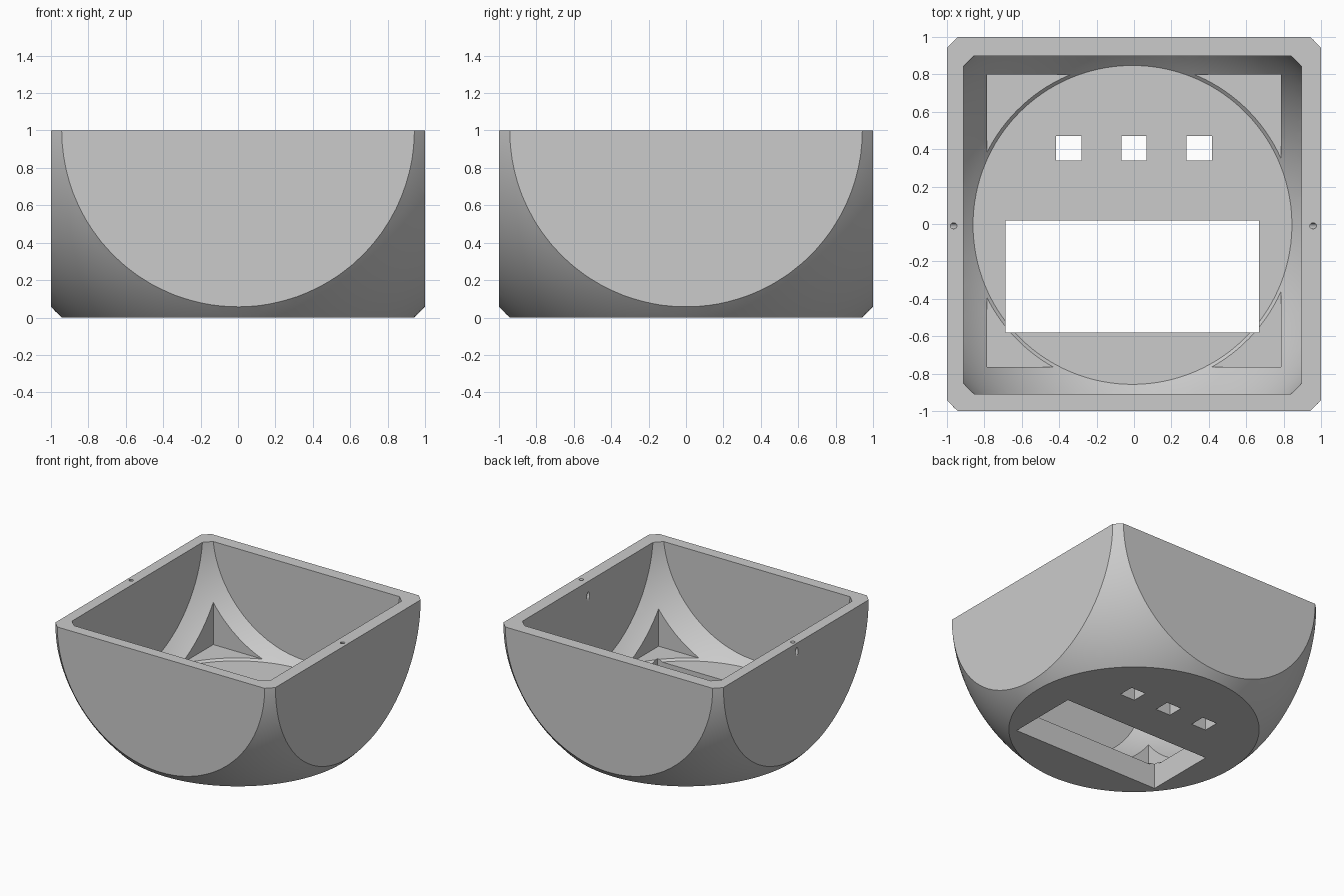
import bpy, math
from mathutils import Vector

if "Cube" in bpy.data.objects:
    bpy.data.objects.remove(bpy.data.objects["Cube"])

grey = bpy.data.materials.new("plain_grey")
grey.diffuse_color = (0.6, 0.6, 0.6, 1)
grey.use_nodes = True
grey.node_tree.nodes["Principled BSDF"].inputs["Base Color"].default_value = grey.diffuse_color


def box(name, lo, hi):
    lo, hi = Vector(lo), Vector(hi)
    bpy.ops.mesh.primitive_cube_add(size=1, location=(lo + hi) / 2)
    ob = bpy.context.object
    ob.name = name
    ob.scale = hi - lo
    bpy.ops.object.transform_apply(location=True, rotation=True, scale=True)
    return ob


def combine(ob, tool, operation):
    """Apply a boolean and discard the tool."""
    mod = ob.modifiers.new("cut", 'BOOLEAN')
    mod.operation, mod.solver, mod.object = operation, 'EXACT', tool
    bpy.ops.object.select_all(action='DESELECT')
    bpy.context.view_layer.objects.active = ob
    ob.select_set(True)
    bpy.ops.object.modifier_apply(modifier=mod.name)
    bpy.data.objects.remove(tool, do_unlink=True)


def rounded_block(name, centre, half, top):
    """Box whose corners are trimmed by a sphere around its centre."""
    cx, cy, cz = centre
    ob = box(name, (cx - half, cy - half, cz - half), (cx + half, cy + half, top))
    bpy.ops.mesh.primitive_uv_sphere_add(segments=128, ring_count=64,
                                         radius=1.3745 * half, location=centre,
                                         rotation=(0.011, 0.007, 0.013))
    combine(ob, bpy.context.object, 'INTERSECT')
    return ob


# Outer body, flat on four sides, top and bottom
shell = rounded_block("half_shell", (0, 0, 1), 1.0, 1.0)

# Hollow interior, a smaller raised copy of the body
combine(shell, rounded_block("cavity_cutter", (-0.008, -0.005, 1.098), 0.9045, 1.3),
        'DIFFERENCE')

# Square recess that notches the four inner corners
combine(shell, box("corner_recess_cutter", (-0.785, -0.765, 0.21), (0.785, 0.80, 1.4)),
        'DIFFERENCE')

# Large window and three small square holes through the floor
combine(shell, box("window_cutter", (-0.688, -0.58, -0.2), (0.667, 0.02, 0.6)),
        'DIFFERENCE')
for x in (-0.35, 0.0, 0.35):
    combine(shell, box("button_cutter", (x - 0.068, 0.34, -0.2), (x + 0.068, 0.47, 0.6)),
            'DIFFERENCE')

# Two slanted pin holes through the rim
for x in (-0.964, 0.958):
    bpy.ops.mesh.primitive_cylinder_add(vertices=24, radius=0.016, depth=0.5,
                                        location=(x, -0.01, 1.0),
                                        rotation=(0, math.radians(27), 0))
    combine(shell, bpy.context.object, 'DIFFERENCE')

# Smooth round surfaces, crisp edges
shell.data.materials.clear()
shell.data.materials.append(grey)
for poly in shell.data.polygons:
    poly.material_index = 0
shell.data.shade_smooth()
shell.data.set_sharp_from_angle(angle=math.radians(25))
